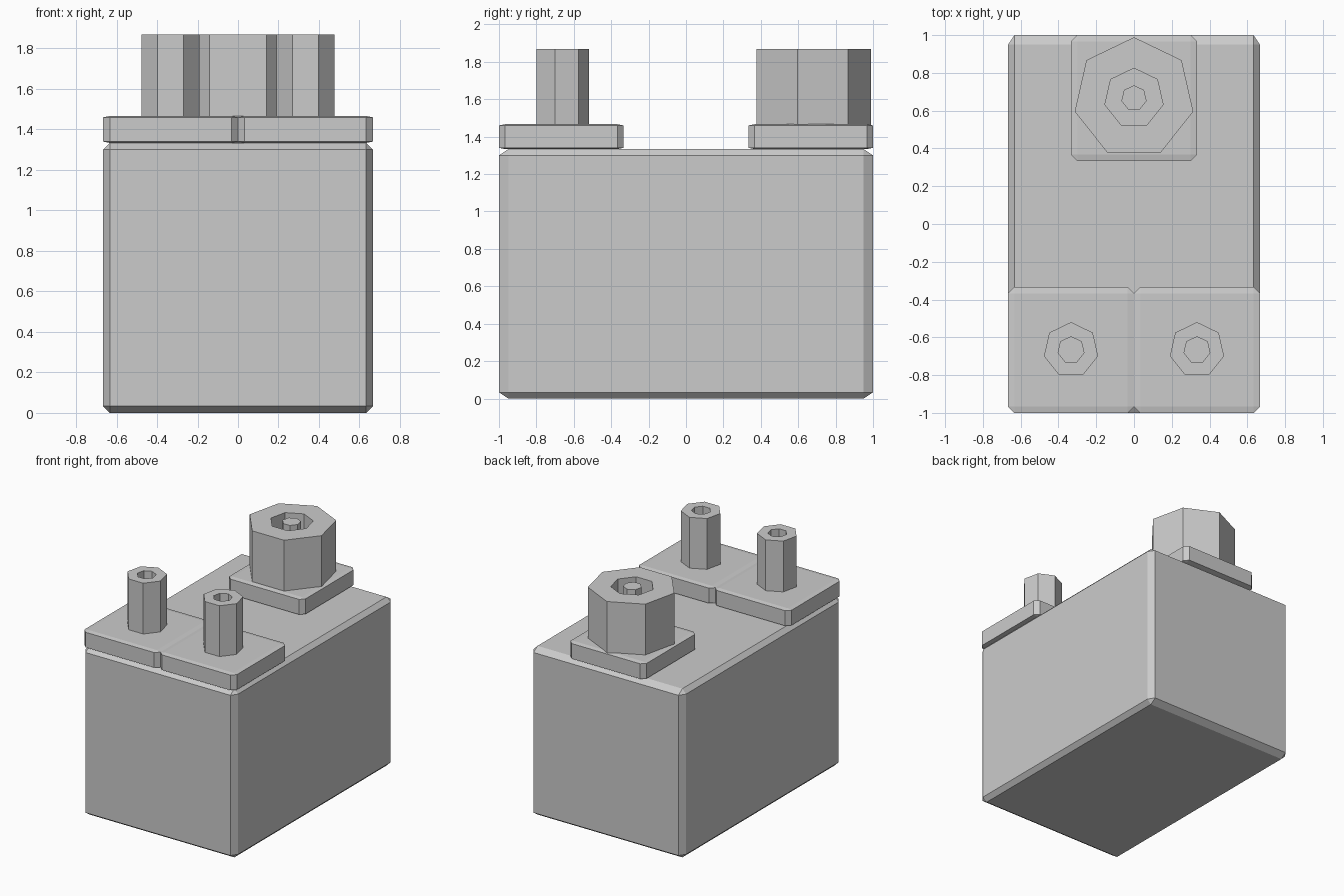
import bpy, bmesh, math
from mathutils import Matrix

cube = bpy.data.objects.get("Cube")
if cube:
    bpy.data.objects.remove(cube, do_unlink=True)

# Single grey material
GREY = (0.6, 0.6, 0.6, 1)
grey = bpy.data.materials.new("plain grey")
grey.use_nodes = True
grey.diffuse_color = GREY
grey.node_tree.nodes["Principled BSDF"].inputs["Base Color"].default_value = GREY


def finish(name, bm):
    bmesh.ops.recalc_face_normals(bm, faces=bm.faces)
    mesh = bpy.data.meshes.new(name)
    bm.to_mesh(mesh)
    bm.free()
    mesh.materials.append(grey)
    obj = bpy.data.objects.new(name, mesh)
    bpy.context.collection.objects.link(obj)


def chamfered_block(name, center, size, chamfer):
    """Unit cube chamfered first, then stretched to size."""
    bm = bmesh.new()
    bmesh.ops.create_cube(bm, size=1)
    bmesh.ops.bevel(bm, geom=bm.edges[:], offset=chamfer, segments=1, affect='EDGES')
    bmesh.ops.transform(bm, matrix=Matrix.Translation(center) @ Matrix.Diagonal((*size, 1)),
                        verts=bm.verts)
    finish(name, bm)


def post(name, x, y, radius, bottom, top, bore=0):
    """Seven-sided post, with a bore when one is given."""
    bm = bmesh.new()

    def ring(r, z):
        turns = [math.pi / 2 + math.tau * i / 7 for i in range(7)]
        return [bm.verts.new((x + r * math.cos(a), y + r * math.sin(a), z)) for a in turns]

    outer = [ring(radius, bottom), ring(radius, top)]
    if bore:
        loops = outer + [ring(bore, top), ring(bore, bottom)]
        loops.append(loops[0])
    else:
        loops = outer
        bm.faces.new(outer[0])
        bm.faces.new(outer[1])
    for a, b in zip(loops, loops[1:]):
        for i in range(7):
            j = (i + 1) % 7
            bm.faces.new((a[i], a[j], b[j], b[i]))
    finish(name, bm)


THIRD = 2 / 3
BASE, TOP = 1.46, 1.868
PLATE = (THIRD, THIRD, 0.133)

# Case
chamfered_block("case", (0, 0, THIRD), (2 * THIRD, 2, 2 * THIRD), 0.025)

# Front pair of plates with narrow terminals
for side, x in (("right", -THIRD / 2), ("left", THIRD / 2)):
    chamfered_block("front_plate_" + side, (x, -THIRD, 1.4), PLATE, 0.05)
    post("narrow_terminal_" + side, x, -THIRD, 0.147, BASE, TOP, 0.07)

# Rear plate with wide terminal and its centre pin
chamfered_block("rear_plate", (0, THIRD, 1.4), PLATE, 0.05)
post("wide_terminal", 0, THIRD, 0.322, BASE, TOP, 0.158)
post("centre_pin", 0, THIRD, 0.068, BASE, TOP)
